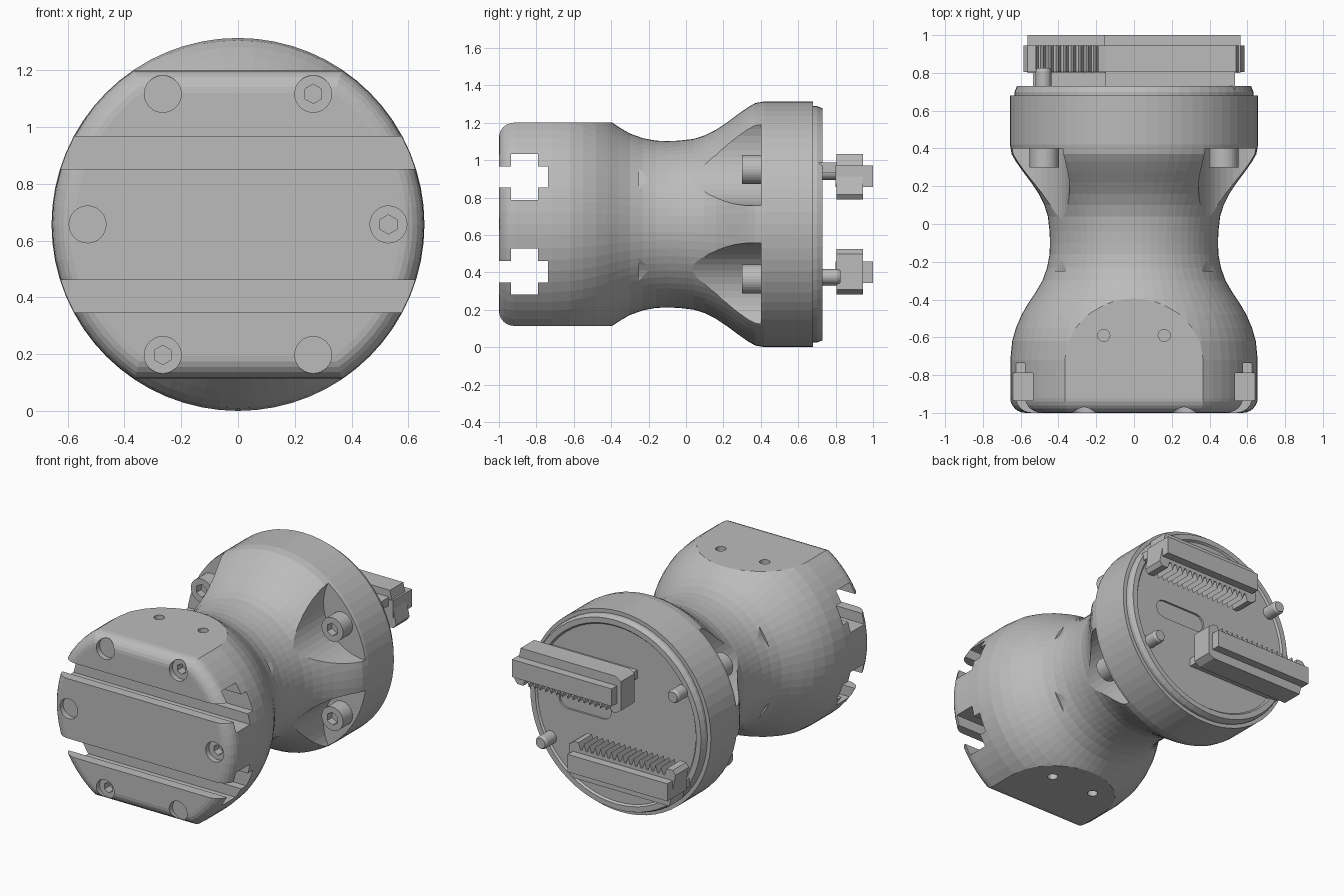
import bpy, bmesh, math
from mathutils import Vector, Matrix

AXIS_Z = 0.657   # height of the long axis; parts are built around it
cube = bpy.data.objects.get("Cube")
if cube:
    bpy.data.objects.remove(cube)

metal = bpy.data.materials.new("grey_metal")
metal.use_nodes = True
GREY = (0.5, 0.5, 0.5, 1)
metal.diffuse_color = GREY
metal.node_tree.nodes["Principled BSDF"].inputs["Base Color"].default_value = GREY
parts = []


def finish(name, bm, keep=True):
    bmesh.ops.remove_doubles(bm, verts=bm.verts, dist=1e-5)
    bmesh.ops.recalc_face_normals(bm, faces=bm.faces)
    mesh = bpy.data.meshes.new(name)
    bm.to_mesh(mesh)
    bm.free()
    mesh.materials.append(metal)
    ob = bpy.data.objects.new(name, mesh)
    bpy.context.collection.objects.link(ob)
    if keep:
        parts.append(ob)
    return ob


def lathe(name, profile, steps=64):
    """Turn (radius, y) points about the y axis."""
    bm = bmesh.new()
    vs = [bm.verts.new((r, y, 0)) for r, y in profile]
    edges = [bm.edges.new(p) for p in zip(vs, vs[1:])]
    bmesh.ops.spin(bm, geom=vs + edges, cent=(0, 0, 0), axis=(0, 1, 0),
                   angle=math.tau, steps=steps)
    return finish(name, bm)


def prism(name, pts, a, b, axis="x", keep=True):
    """Extrude a (y, z) outline along x, or an (x, z) outline along y."""
    bm = bmesh.new()
    if axis == "x":
        vs = [bm.verts.new((a, p, q)) for p, q in pts]
        move = Vector((b - a, 0, 0))
    else:
        vs = [bm.verts.new((p, a, q)) for p, q in pts]
        move = Vector((0, b - a, 0))
    face = bm.faces.new(vs)
    new = bmesh.ops.extrude_face_region(bm, geom=[face])["geom"]
    bmesh.ops.translate(bm, vec=move, verts=[v for v in new if isinstance(v, bmesh.types.BMVert)])
    return finish(name, bm, keep)


def rod(name, x, z, y0, y1, r, sides=32, keep=True, r2=None):
    """Cylinder or cone along y."""
    bm = bmesh.new()
    turn = Matrix.Translation((x, (y0 + y1) / 2, z)) @ Matrix.Rotation(-math.pi / 2, 4, "X")
    bmesh.ops.create_cone(bm, cap_ends=True, segments=sides, radius1=r,
                          radius2=r if r2 is None else r2, depth=y1 - y0, matrix=turn)
    return finish(name, bm, keep)


def cut(ob, cutter):
    mod = ob.modifiers.new("cut", "BOOLEAN")
    mod.operation, mod.solver, mod.object = "DIFFERENCE", "EXACT", cutter
    bpy.context.view_layer.objects.active = ob
    bpy.ops.object.modifier_apply(modifier=mod.name)
    bpy.data.objects.remove(cutter)


def arc(cx, cy, r, a0, a1, n=6):
    return [(cx + r * math.cos(math.radians(a0 + (a1 - a0) * i / n)),
             cy + r * math.sin(math.radians(a0 + (a1 - a0) * i / n))) for i in range(n + 1)]


# Waisted body with its rear flange
body = lathe("body", [(0, -1)] + arc(.575, -.92, .08, -90, 0) + [
    (.655, -.72), (.645, -.62), (.625, -.55), (.595, -.48), (.56, -.42), (.52, -.36),
    (.485, -.3), (.46, -.23), (.447, -.16), (.445, -.1), (.447, -.04), (.456, .04),
    (.475, .1), (.505, .16), (.545, .22), (.59, .28), (.625, .33), (.648, .37), (.657, .42),
    (.657, .68), (.632, .68), (.632, .7), (.62, .73), (.585, .73), (.575, .718), (0, .718)])

# Flats above and below the front end, with a rounded front edge
for s in (1, -1):
    flat = [(-1.1, .463)] + arc(-.92, .463, .08, 180, 90) + [(0, .543), (0, .8), (-1.1, .8)]
    cut(body, prism("cutter", [(y, s * z) for y, z in flat], -1, 1, keep=False))

# Two T-slots across the front
half = [(-1.1, .057), (-.935, .057), (-.935, .123), (-.79, .123), (-.79, .057), (-.737, .057)]
slot = half + [(y, -z) for y, z in reversed(half)]
for s in (1, -1):
    cut(body, prism("cutter", [(y, z + s * .253) for y, z in slot], -1, 1, keep=False))

# Scooped pockets and socket screws behind the flange
PX, PZ = .85, .527   # direction from the axis to a screw
for sx in (1, -1):
    for sz in (1, -1):
        cut(body, rod("cutter", sx * PX * .75, sz * PZ * .75, -.25, .4, .296, 48, False))
        x, z = sx * .475, sz * .293
        screw = rod("pocket_screw", x, z, .3, .43, .078)
        cut(screw, rod("cutter", x, z, .25, .35, .042, 6, False))

# Counterbored front screws, alternate ones with hexagon sockets
for x, z, socket in ((.265, .46, True), (-.265, .46, False), (.53, 0, True),
                     (-.53, 0, False), (-.265, -.46, True), (.265, -.46, False)):
    cut(body, rod("cutter", x, z, -1.1, -.965, .065, 32, False))
    if socket:
        cut(body, rod("cutter", x, z, -.99, -.91, .034, 6, False))

# Small drilled holes in both flats
for x in (.16, -.16):
    for s in (1, -1):
        hole = rod("cutter", 0, 0, -.06, .06, .032, 16, False)
        hole.matrix_world = Matrix.Translation((x, -.59, s * .543)) @ Matrix.Rotation(math.pi / 2, 4, "X")
        bpy.context.view_layer.update()
        cut(body, hole)

# Shallow rounded recess on the rear plate
recess = arc(.36, 0, .06, -90, 90) + arc(.1, 0, .06, 90, 270)
cut(body, prism("cutter", recess, .705, .8, axis="y", keep=False))

# Toothed clamp rails and locating pins, repeated by a half turn about the axis
X0, X1 = -.19, .585
teeth = []
for i in range(16):
    x = -.12 + i * .04
    teeth += [(x, .133), (x + .014, .178), (x + .026, .178), (x + .04, .133)]
outline = [(X0, .16), (X0 + .04, .133)] + teeth + [
    (X1 - .02, .133), (X1, .16), (X1 - .045, .375), (X0 + .04, .375), (X0, .35)]
for side, angle in (("upper", 0), ("lower", math.pi)):
    group = [
        prism(side + "_rail_teeth", outline, .805, .945, axis="y"),
        prism(side + "_rail_key", [(.8, .2), (1, .2), (1, .315), (.8, .315)], X0 + .03, X1 - .02),
        prism(side + "_rail_neck", [(.71, .275), (.82, .275), (.82, .33), (.71, .33)], X0 + .04, X1 - .05),
        rod(side + "_pin", -.48, .28, .7, .81, .042, 24),
        rod(side + "_pin_tip", -.48, .28, .81, .825, .042, 24, r2=.034),
    ]
    for ob in group:
        ob.rotation_euler.y = angle

# Stand the model on the ground
for ob in parts:
    ob.location.z = AXIS_Z
